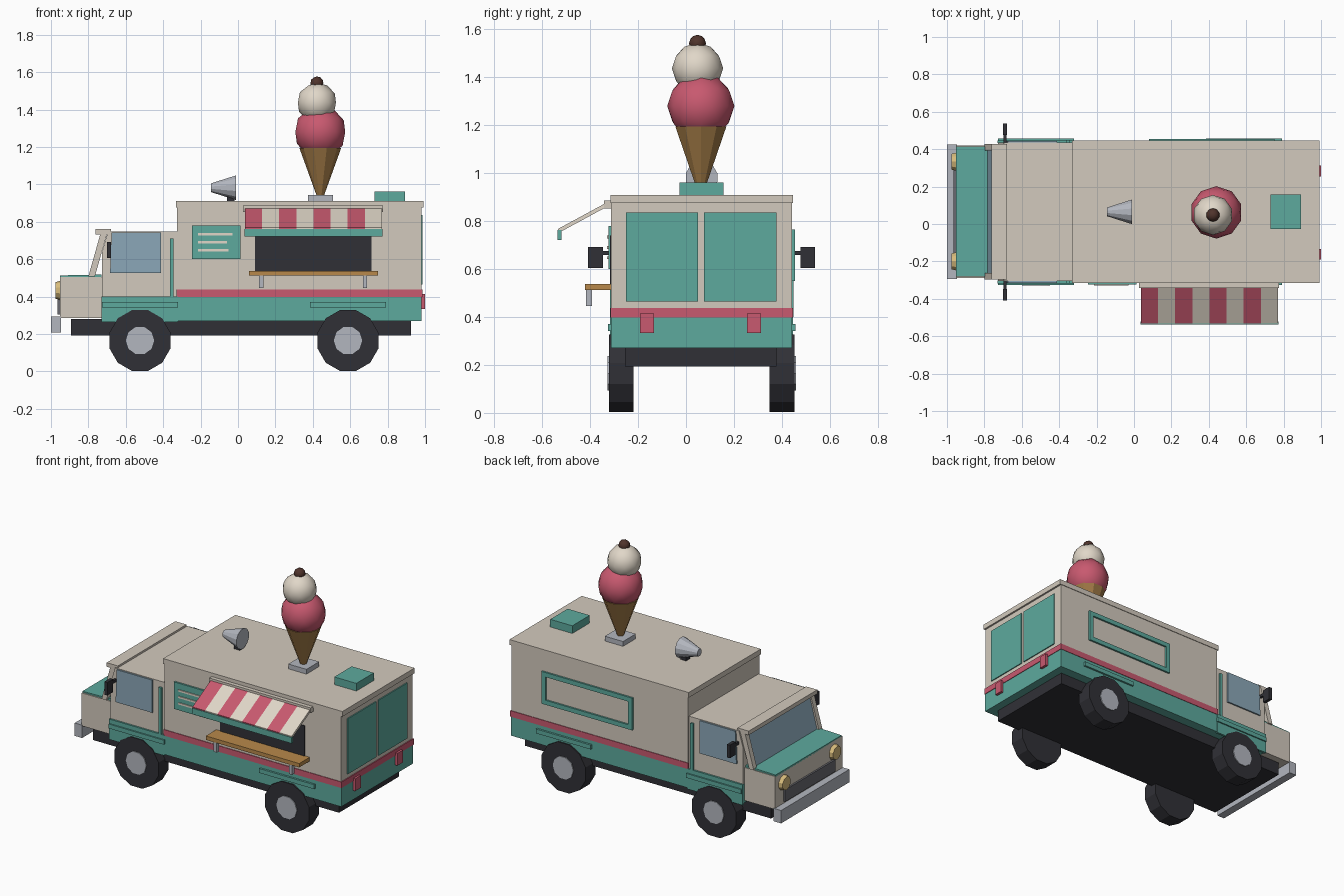
import bpy, bmesh, math
from mathutils import Matrix, Vector

if "Cube" in bpy.data.objects:
    bpy.data.objects.remove(bpy.data.objects["Cube"])

YC = 0.065          # centre line of the van body
HW = 0.377          # half width of the body
COL = dict(
    cream=(0.65, 0.59, 0.51), teal=(0.11, 0.40, 0.34), pink=(0.58, 0.10, 0.16),
    dark=(0.03, 0.03, 0.037), glass=(0.26, 0.39, 0.48), wood=(0.48, 0.25, 0.07),
    waffle=(0.35, 0.19, 0.06), vanilla=(0.75, 0.68, 0.58), brown=(0.08, 0.034, 0.025),
    metal=(0.45, 0.47, 0.52), grille=(0.14, 0.14, 0.16), lamp=(0.68, 0.50, 0.20))
MATS = {}
for key, c in COL.items():
    MATS[key] = bpy.data.materials.new(key)
    MATS[key].diffuse_color = (*c, 1)


def finish(name, bm, mat, smooth=False):
    bmesh.ops.recalc_face_normals(bm, faces=bm.faces)
    for f in bm.faces:
        f.smooth = smooth
    me = bpy.data.meshes.new(name)
    bm.to_mesh(me)
    bm.free()
    me.materials.append(MATS[mat])
    ob = bpy.data.objects.new(name, me)
    bpy.context.collection.objects.link(ob)
    return ob


def box(name, mat, x, y, z):
    bm = bmesh.new()
    size = Vector((x[1] - x[0], y[1] - y[0], z[1] - z[0]))
    mid = Vector((sum(x) / 2, sum(y) / 2, sum(z) / 2))
    bmesh.ops.create_cube(bm, size=1, matrix=Matrix.Translation(mid) @ Matrix.Diagonal((*size, 1)))
    return finish(name, bm, mat)


def prism(name, mat, pts, y):
    """Extrude an x-z outline along y."""
    bm = bmesh.new()
    f = bm.faces.new([bm.verts.new((px, y[0], pz)) for px, pz in pts])
    ext = bmesh.ops.extrude_face_region(bm, geom=[f])
    vs = [v for v in ext['geom'] if isinstance(v, bmesh.types.BMVert)]
    bmesh.ops.translate(bm, vec=(0, y[1] - y[0], 0), verts=vs)
    return finish(name, bm, mat)


def cone(name, mat, loc, axis, r1, r2, depth, n):
    """Cone or cylinder centred at loc; r2 is at the positive end."""
    rot = {'X': Matrix.Rotation(math.pi / 2, 4, 'Y'),
           'Y': Matrix.Rotation(-math.pi / 2, 4, 'X'), 'Z': Matrix()}[axis]
    spin = Matrix.Rotation(math.pi / n, 4, 'Z')
    bm = bmesh.new()
    bmesh.ops.create_cone(bm, cap_ends=True, segments=n, radius1=r1, radius2=r2,
                          depth=depth, matrix=Matrix.Translation(loc) @ rot @ spin)
    return finish(name, bm, mat)


def ball(name, mat, loc, r, sub=2):
    bm = bmesh.new()
    bmesh.ops.create_icosphere(bm, subdivisions=sub, radius=r, matrix=Matrix.Translation(loc))
    return finish(name, bm, mat, True)


def side(s, a, b):
    """y range from a to b outside the body wall on side s."""
    return tuple(sorted((YC + s * (HW + a), YC + s * (HW + b))))


full = (YC - HW, YC + HW)

# Chassis and body shell
box('chassis', 'dark', (-0.893, 0.925), (-0.255, 0.378), (0.193, 0.28))
box('body_upper', 'cream', (-0.325, 0.98), full, (0.43, 0.885))
box('body_lower', 'teal', (-0.727, 0.982), (full[0] - .001, full[1] + .001), (0.27, 0.40))
box('body_stripe', 'pink', (-0.328, 0.986), (full[0] - .004, full[1] + .004), (0.397, 0.437))
box('roof_slab', 'cream', (-0.332, 0.992), (YC - .381, YC + .381), (0.875, 0.91))

# Cab, hood and windscreen
prism('cab', 'cream', [(-0.727, 0.40), (-0.325, 0.40), (-0.325, 0.747), (-0.695, 0.747), (-0.727, 0.64)],
      (YC - .37, YC + .37))
box('nose', 'cream', (-0.952, -0.727), (YC - .355, YC + .355), (0.285, 0.505))
prism('hood', 'teal', [(-0.952, 0.50), (-0.73, 0.505), (-0.73, 0.518), (-0.952, 0.513)], (-0.282, 0.415))
box('windscreen_visor', 'cream', (-0.762, -0.68), (YC - .362, YC + .362), (0.733, 0.76))
prism('windscreen', 'glass', [(-0.786, 0.51), (-0.768, 0.51), (-0.708, 0.738), (-0.726, 0.738)], (-0.27, 0.40))
for s, n in ((-1, 'front'), (1, 'back')):
    prism(n + '_windscreen_pillar', 'cream', [(-0.80, 0.508), (-0.765, 0.508), (-0.70, 0.738), (-0.735, 0.738)],
          side(s, -0.05, -0.015))

# Details on both long sides
for s, n in ((-1, 'front'), (1, 'back')):
    prism(n + '_cab_window', 'glass', [(-0.684, 0.525), (-0.413, 0.525), (-0.413, 0.743), (-0.675, 0.743)],
          side(s, -0.02, 0.003))
    box(n + '_door_trim', 'teal', (-0.364, -0.345), side(s, -0.02, 0.006), (0.40, 0.71))
    box(n + '_cab_skirt', 'teal', (-0.73, -0.322), side(s, -0.01, 0.005), (0.264, 0.40))
    for x in ((-0.727, -0.32), (0.385, 0.79)):
        box(n + '_side_moulding', 'teal', x, side(s, -0.01, 0.014), (0.342, 0.371))
    box(n + '_mirror', 'dark', (-0.701, -0.679), side(s, 0.035, 0.096), (0.605, 0.692))
    box(n + '_mirror_arm', 'dark', (-0.697, -0.683), side(s, -0.02, 0.04), (0.658, 0.676))
    for x in (-0.524, 0.588):
        yt = YC + s * (HW - 0.042)
        cone(n + '_tyre', 'dark', (x, yt, 0.165), 'Y', 0.168, 0.168, 0.104, 12)
        cone(n + '_hub', 'metal', (x, YC + s * (HW - 0.01), 0.165), 'Y', 0.076, 0.076, 0.052, 10)

# Nose details
box('bumper', 'metal', (-1.0, -0.945), (-0.295, 0.425), (0.207, 0.293))
box('grille', 'grille', (-0.964, -0.94), (-0.20, 0.33), (0.305, 0.385))
for y in (-0.2, 0.333):
    cone('headlight', 'lamp', (-0.962, y, 0.433), 'X', 0.044, 0.052, 0.03, 10)

# Menu board with blank strips
box('menu_board', 'teal', (-0.246, 0.014), side(-1, -0.01, 0.012), (0.60, 0.78))
for x1, z in ((-0.03, 0.733), (-0.06, 0.69), (-0.05, 0.647)):
    box('menu_strip', 'vanilla', (-0.213, x1), side(-1, 0, 0.018), (z - .006, z + .006))

# Serving hatch, counter and awning
box('serving_hatch', 'dark', (0.09, 0.715), side(-1, -0.01, 0.005), (0.53, 0.74))
box('counter', 'wood', (0.058, 0.748), side(-1, -0.005, 0.11), (0.512, 0.538))
for x in (0.123, 0.679):
    box('counter_bracket', 'metal', (x - .012, x + .012), side(-1, 0.08, 0.105), (0.445, 0.514))
box('awning_rail', 'cream', (0.027, 0.775), side(-1, -0.005, 0.03), (0.852, 0.886))
step = (0.77 - 0.037) / 8
for i in range(8):
    bm = bmesh.new()
    x0, x1 = 0.037 + i * step, 0.037 + (i + 1) * step
    v = [bm.verts.new((x, y, z)) for x in (x0, x1)
         for y, z in ((-0.33, 0.878), (-0.533, 0.768), (-0.533, 0.75), (-0.33, 0.86))]
    for q in ((0, 1, 2, 3), (4, 5, 6, 7), (0, 1, 5, 4), (1, 2, 6, 5), (2, 3, 7, 6), (3, 0, 4, 7)):
        bm.faces.new([v[k] for k in q])
    finish('awning_stripe', bm, 'vanilla' if i % 2 else 'pink')
box('awning_valance', 'teal', (0.035, 0.772), (-0.537, -0.52), (0.722, 0.762))

# Frame moulding on the far side
fx, fz, t = (0.08, 0.75), (0.55, 0.765), 0.03
for z in ((fz[0], fz[0] + t), (fz[1] - t, fz[1])):
    box('side_frame_rail', 'teal', fx, side(1, -0.01, 0.012), z)
for x in ((fx[0], fx[0] + t), (fx[1] - t, fx[1])):
    box('side_frame_post', 'teal', x, side(1, -0.01, 0.012), (fz[0] + t, fz[1] - t))

# Rear doors and lights
for y in ((-0.25, 0.05), (0.075, 0.378)):
    box('rear_door_panel', 'teal', (0.97, 0.987), y, (0.465, 0.835))
for y in (-0.162, 0.283):
    box('rear_light', 'pink', (0.975, 1.0), (y - .029, y + .029), (0.333, 0.415))

# Roof vent and loudspeaker horn
box('roof_vent', 'teal', (0.73, 0.893), (-0.027, 0.157), (0.905, 0.961))
cone('horn', 'metal', (-0.078, YC, 0.982), 'X', 0.024, 0.068, 0.134, 12)
box('horn_stand', 'dark', (-0.06, -0.018), (YC - .02, YC + .02), (0.905, 0.965))

# Giant ice cream
box('cone_base', 'metal', (0.373, 0.507), (YC - .067, YC + .067), (0.905, 0.942))
cone('waffle_cone', 'waffle', (0.44, 0.062, 1.065), 'Z', 0.018, 0.112, 0.26, 10)
ball('lower_scoop', 'pink', (0.44, 0.062, 1.28), 0.14)
ball('upper_scoop', 'vanilla', (0.422, 0.048, 1.437), 0.107)
ball('top_sweet', 'brown', (0.422, 0.048, 1.541), 0.036)

for m in bpy.data.materials:
    if m.users and not m.is_grease_pencil:
        m.use_nodes = True
        m.node_tree.nodes["Principled BSDF"].inputs["Base Color"].default_value = m.diffuse_color
